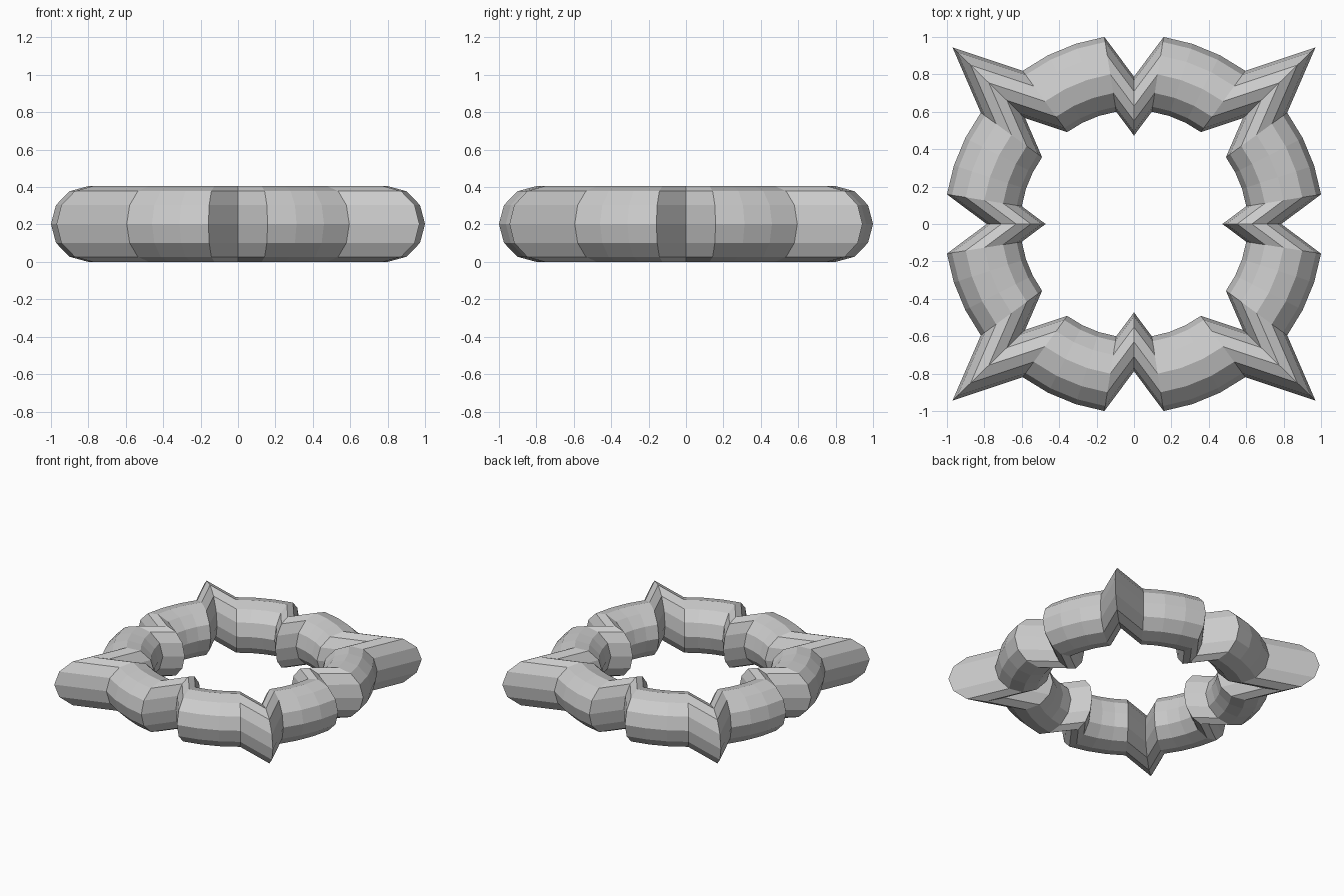
import bpy, bmesh
from math import sin, cos, tau

if "Cube" in bpy.data.objects:
    bpy.data.objects.remove(bpy.data.objects["Cube"])

MAJOR, MINOR = 0.81, 0.2025      # ring radius and tube radius
SEGS, SIDES = 40, 12             # steps around the ring, sides of the tube

bm = bmesh.new()
rings = []
for i in range(SEGS):
    a = tau * i / SEGS
    sx = sy = 1.0
    if i % 10 == 0:              # pinched notches on the axes
        sx = sy = 0.778
    elif i % 10 == 5:            # spikes on the diagonals
        sx, sy = 1.355, 1.318
    ring = []
    for j in range(SIDES):
        b = tau * j / SIDES
        r = MAJOR + MINOR * cos(b)
        ring.append(bm.verts.new((r * cos(a) * sx, r * sin(a) * sy,
                                  MINOR + MINOR * sin(b))))
    rings.append(ring)

# skin between neighbouring tube sections
for i in range(SEGS):
    p, q = rings[i], rings[(i + 1) % SEGS]
    for j in range(SIDES):
        k = (j + 1) % SIDES
        bm.faces.new((p[j], q[j], q[k], p[k]))

mesh = bpy.data.meshes.new("spiked_ring")
bm.to_mesh(mesh)
bm.free()
ring_obj = bpy.data.objects.new("spiked_ring", mesh)
bpy.context.collection.objects.link(ring_obj)
